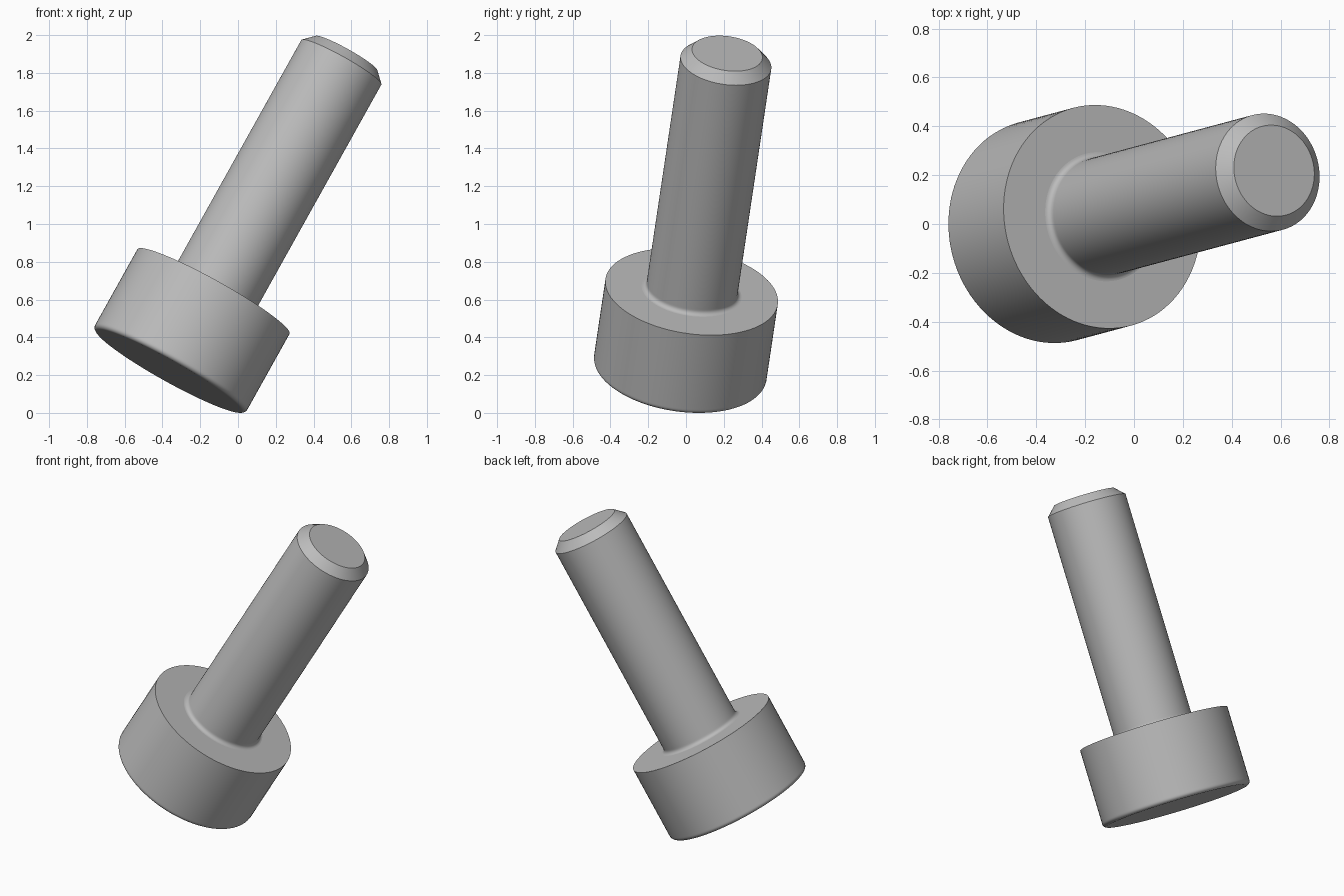
import bpy
import bmesh
import math
from mathutils import Euler, Vector

cube = bpy.data.objects.get("Cube")
if cube:
    bpy.data.objects.remove(cube, do_unlink=True)

SIDES = 96
UNIT = 0.2427                      # shaft radius; other sizes are ratios of it
HEAD_R, HEAD_H, LENGTH = 1.9, 2.0, 6.0
TIP_R, ROUND, HOLD = 0.775, 0.1, 0.03
SOCKET_R, SOCKET_DEPTH = 0.866, 1.0
CHAMFER = 1 - TIP_R

steel = bpy.data.materials.new("steel_grey")
steel.use_nodes = True
colour = (0.5, 0.5, 0.5, 1)
steel.diffuse_color = colour
steel.node_tree.nodes["Principled BSDF"].inputs["Base Color"].default_value = colour


def arc(r, z, start, end, steps=6):
    """Quarter round about (r, z), from start to end in degrees."""
    angles = [math.radians(start + (end - start) * i / steps) for i in range(steps + 1)]
    return [(r + ROUND * math.cos(a), z + ROUND * math.sin(a)) for a in angles]


def ring(bm, radius, z, sides, turn=0.0):
    return [bm.verts.new((radius * math.cos(turn + math.tau * i / sides),
                          radius * math.sin(turn + math.tau * i / sides), z))
            for i in range(sides)]


def skin(bm, lower, upper):
    n = len(lower)
    for i in range(n):
        j = (i + 1) % n
        bm.faces.new((lower[i], lower[j], upper[j], upper[i]))


def loop_edges(bm, verts):
    return [bm.edges.get((v, verts[i - 1])) for i, v in enumerate(verts)]


# Outline from the rounded head rim up to the chamfered tip
top = HEAD_H + LENGTH
profile = arc(HEAD_R - ROUND, ROUND, -90, 0)
profile += [(HEAD_R, ROUND + HOLD), (HEAD_R, HEAD_H)]
profile += arc(1 + ROUND, HEAD_H + ROUND, 270, 180)
profile += [(1, HEAD_H + ROUND + HOLD), (1, top - CHAMFER), (TIP_R, top)]

bm = bmesh.new()
rings = [ring(bm, r, z, SIDES) for r, z in profile]
for lower, upper in zip(rings, rings[1:]):
    skin(bm, lower, upper)
bm.faces.new(rings[-1])

# Hexagonal socket sunk into the head
mouth = ring(bm, SOCKET_R, 0, 6, math.radians(30))
floor = ring(bm, SOCKET_R, SOCKET_DEPTH, 6, math.radians(30))
skin(bm, mouth, floor)
bm.faces.new(floor)
bmesh.ops.bridge_loops(bm, edges=loop_edges(bm, rings[0]) + loop_edges(bm, mouth))
bmesh.ops.recalc_face_normals(bm, faces=bm.faces[:])

# Smooth round surfaces, flat end faces and crisp corners
for face in bm.faces:
    face.smooth = abs(face.normal.z) < 0.999
for edge in bm.edges:
    edge.smooth = edge.calc_face_angle(0) < math.radians(30)

# Lean the screw over, then centre it and stand it on the ground
bmesh.ops.scale(bm, vec=Vector((UNIT,) * 3), verts=bm.verts[:])
lean = Euler((0, math.radians(30), math.radians(15))).to_matrix()
bmesh.ops.rotate(bm, matrix=lean, verts=bm.verts[:])
low = Vector([min(v.co[k] for v in bm.verts) for k in range(3)])
high = Vector([max(v.co[k] for v in bm.verts) for k in range(3)])
middle = (low + high) / 2
bmesh.ops.translate(bm, vec=(-middle.x, -middle.y, -low.z), verts=bm.verts[:])

mesh = bpy.data.meshes.new("socket_head_screw")
bm.to_mesh(mesh)
bm.free()
mesh.materials.append(steel)
screw = bpy.data.objects.new("socket_head_screw", mesh)
bpy.context.collection.objects.link(screw)
